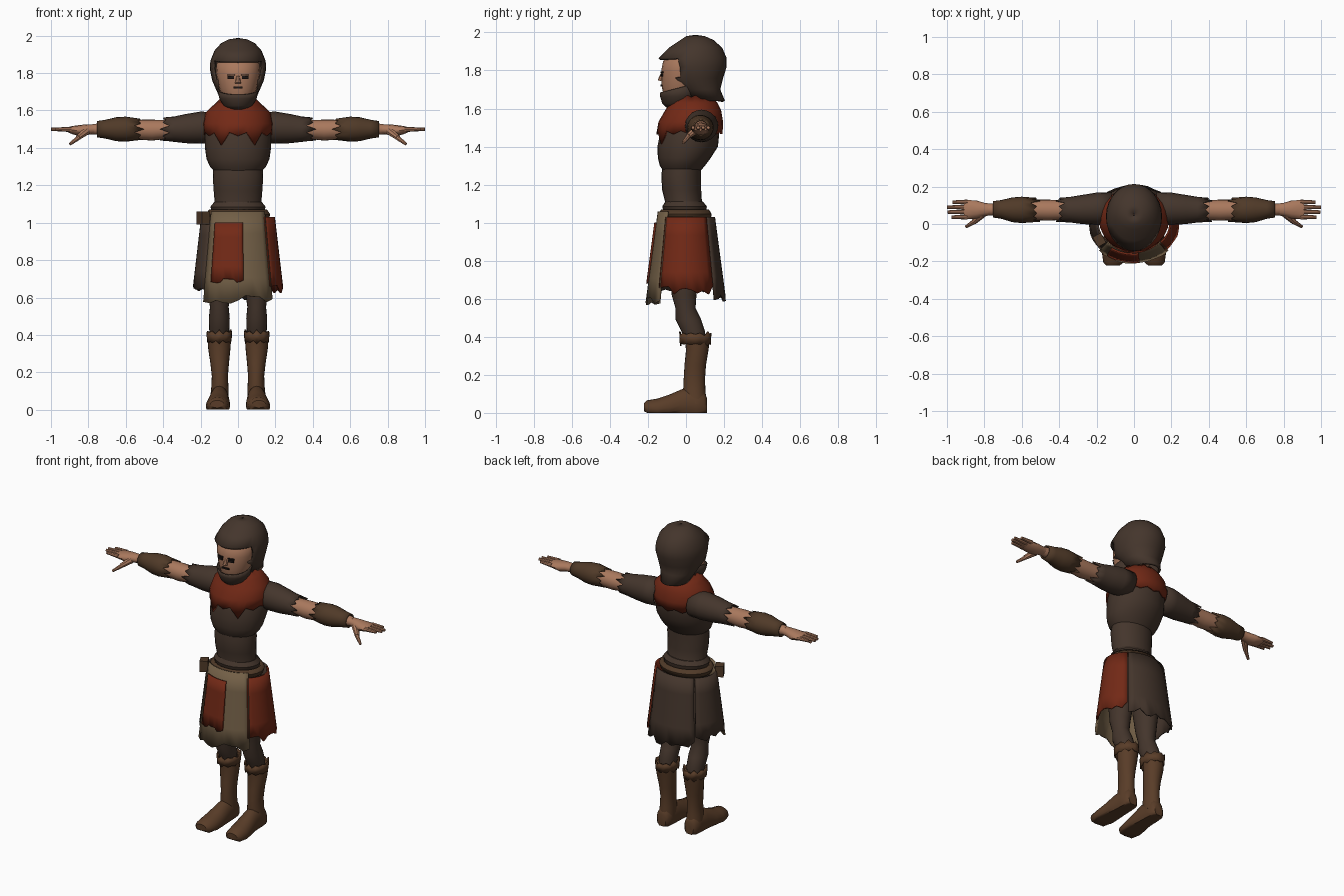
import bpy, bmesh, random
from math import sin, cos, pi, radians
from mathutils import Vector, Matrix

random.seed(4)
if "Cube" in bpy.data.objects:
    bpy.data.objects.remove(bpy.data.objects["Cube"])


def material(name, *rgb):
    m = bpy.data.materials.new(name)
    m.use_nodes = True
    m.diffuse_color = (*rgb, 1)
    m.node_tree.nodes["Principled BSDF"].inputs["Base Color"].default_value = (*rgb, 1)
    return m


DARK = material("dark brown cloth", .058, .036, .025)
RED = material("rust red cloth", .17, .022, .008)
BEIGE = material("beige cloth", .17, .115, .062)
BOOT = material("brown leather", .1, .046, .021)
BRACER = material("bracer leather", .08, .042, .021)
SKIN = material("skin", .4, .19, .11)
BLACK = material("eye black", .012, .008, .007)


def finish(name, bm, mat, thick=0):
    bmesh.ops.recalc_face_normals(bm, faces=bm.faces)
    mesh = bpy.data.meshes.new(name)
    bm.to_mesh(mesh)
    bm.free()
    mesh.materials.append(mat)
    mesh.shade_smooth()
    mesh.set_sharp_from_angle(angle=radians(42))
    ob = bpy.data.objects.new(name, mesh)
    bpy.context.collection.objects.link(ob)
    if thick:
        mod = ob.modifiers.new("thickness", "SOLIDIFY")
        mod.thickness = thick
    return ob


def loft(name, rings, mat, axis="z", side=1, n=20, thick=0, first=None, last=None, cut=None):
    """Skin elliptical rings (position, centre, half width, low, high) along an axis.
    first/last shift the end rings per vertex, cut removes faces by a rule."""
    bm = bmesh.new()
    loops = []
    for k, (t, c, r, lo, hi) in enumerate(rings):
        loop = []
        for i in range(n):
            a = 2 * pi * i / n
            u, v, w = c + r * cos(a), (lo + hi) / 2 + (hi - lo) / 2 * sin(a), t
            if first and k == 0:
                w += first(i)
            if last and k == len(rings) - 1:
                w += last(i)
            p = {"z": (u, v, w), "x": (w, v, u), "y": (u, w, v)}[axis]
            loop.append(bm.verts.new((p[0] * side, p[1], max(p[2], 0))))
        loops.append(loop)
    for a, b in zip(loops, loops[1:]):
        for i in range(n):
            j = (i + 1) % n
            bm.faces.new((a[i], a[j], b[j], b[i]))
    if not thick:
        bm.faces.new(loops[0])
        bm.faces.new(loops[-1])
    if cut:
        gone = [f for f in bm.faces if cut(f.calc_center_median())]
        bmesh.ops.delete(bm, geom=gone, context="FACES")
    return finish(name, bm, mat, thick)


def tube(name, a, b, r0, r1, mat, n=8):
    """Tapered tube between two points."""
    a, b = Vector(a), Vector(b)
    d = b - a
    bm = bmesh.new()
    bmesh.ops.create_cone(bm, cap_ends=True, segments=n, radius1=r0, radius2=r1, depth=d.length,
                          matrix=Matrix.Translation((a + b) / 2) @ d.to_track_quat("Z", "Y").to_matrix().to_4x4())
    return finish(name, bm, mat)


def box(name, centre, size, mat, turn=0):
    bm = bmesh.new()
    bmesh.ops.create_cube(bm, size=1, matrix=Matrix.Translation(centre)
                          @ Matrix.Rotation(turn, 4, "Z") @ Matrix.Diagonal((*size, 1)))
    return finish(name, bm, mat)


def panel(name, a0, a1, top, bottom, mat, out=0, ragged=.025, cols=10, rows=4):
    """Hanging cloth strip on a flaring elliptical skirt, with a torn hem."""
    bm = bmesh.new()
    grid = []
    hem = [random.uniform(-ragged, ragged) for _ in range(cols + 1)]
    for j in range(rows + 1):
        row = []
        for i in range(cols + 1):
            a = radians(a0 + (a1 - a0) * i / cols)
            z = top + (bottom - top) * j / rows + (hem[i] if j == rows else 0)
            f = (1.05 - z) / .45
            row.append(bm.verts.new(((.195 + .053 * f + out) * cos(a), (.15 + .06 * f + out) * sin(a), z)))
        grid.append(row)
    for p, q in zip(grid, grid[1:]):
        for i in range(cols):
            bm.faces.new((p[i], p[i + 1], q[i + 1], q[i]))
    return finish(name, bm, mat, .01)


def jag(size):
    return lambda i: size * (i % 2) + size * .5 * (i % 3 == 0)


# Head and hood
loft("head", [(1.61, 0, .045, -.09, .01), (1.65, 0, .075, -.115, .05), (1.72, 0, .102, -.128, .08),
              (1.8, 0, .118, -.13, .1), (1.85, 0, .115, -.12, .1), (1.89, 0, .09, -.08, .1)], SKIN)
loft("neck", [(1.54, 0, .07, -.06, .08), (1.66, 0, .062, -.07, .07)], SKIN)
loft("hood", [(1.64, 0, .085, .01, .205), (1.7, 0, .112, -.03, .18), (1.76, 0, .138, -.115, .195),
              (1.82, 0, .15, -.13, .214), (1.865, 0, .148, -.145, .214), (1.92, 0, .126, -.09, .19),
              (1.96, 0, .09, -.03, .145), (1.98, 0, .05, .0, .1), (1.987, 0, .004, .045, .055)],
     DARK, n=28, thick=.014, cut=lambda c: c.y < -.02 and c.z < 1.86)
loft("chin_guard", [(1.605, 0, .04, -.09, .0), (1.63, 0, .072, -.118, .03), (1.665, 0, .092, -.128, .05),
                    (1.685, 0, .102, -.13, .06)], DARK, thick=.008, last=lambda i: .05 * (1 + sin(pi * i / 10)) / 2)
tube("nose", (0, -.122, 1.79), (0, -.134, 1.745), .007, .016, SKIN)
box("mouth", (0, -.13, 1.722), (.05, .008, .01), BLACK)
for s, side in ((1, "left"), (-1, "right")):
    box(side + "_eye", (s * .038, -.127, 1.776), (.034, .009, .014), BLACK, s * .16)
    box(side + "_brow", (s * .038, -.126, 1.79), (.042, .009, .007), BLACK, s * .16)

# Torso, cape and belt
loft("waist", [(.98, 0, .145, -.12, .12), (1.04, 0, .14, -.115, .11), (1.09, 0, .123, -.105, .085),
               (1.17, 0, .13, -.125, .08), (1.25, 0, .135, -.13, .08), (1.31, 0, .13, -.12, .08)], DARK, n=24)
loft("chest", [(1.265, 0, .115, -.115, .07), (1.3, 0, .15, -.138, .1), (1.34, 0, .168, -.148, .13),
               (1.4, 0, .177, -.15, .168), (1.5, 0, .178, -.13, .178), (1.58, 0, .14, -.09, .165),
               (1.62, 0, .09, -.05, .12)], DARK, n=24)
loft("cape", [(1.465, 0, .183, -.156, .192), (1.53, 0, .188, -.145, .195), (1.59, 0, .173, -.11, .185),
              (1.63, 0, .13, -.085, .165), (1.66, 0, .088, -.07, .125)], RED, n=24, thick=.012,
     first=lambda i: -.05 if i in (16, 20) else .018 * (i % 2), last=lambda i: .012 * (i % 2))
loft("hips", [(.8, 0, .1, -.07, .08), (.88, 0, .145, -.1, .11), (1.0, 0, .15, -.12, .12)], DARK)
loft("belt", [(1.02, 0, .165, -.138, .13), (1.045, 0, .172, -.145, .135), (1.07, 0, .155, -.13, .12)],
     BRACER, n=24, thick=.02)
loft("waist_roll", [(1.06, 0, .14, -.118, .105), (1.085, 0, .148, -.125, .11), (1.11, 0, .128, -.11, .09)], DARK)
box("belt_pouch", (-.185, -.085, 1.025), (.05, .06, .07), BRACER, .5)

# Skirt panels
panel("front_panel", 222, 318, 1.06, .59, BEIGE)
panel("front_overlay", 234, 277, 1.0, .69, RED, out=.01, ragged=.014)
panel("left_panel", -45, 45, 1.03, .645, RED)
panel("right_panel", 135, 222, 1.03, .645, DARK)
panel("back_panel", 47, 133, 1.03, .61, DARK)

for s, side in ((1, "left_"), (-1, "right_")):
    # Arm
    loft(side + "sleeve", [(.12, 1.51, .08, .0, .17), (.2, 1.508, .086, -.005, .168), (.28, 1.503, .078, .0, .155),
                           (.34, 1.5, .068, .008, .145), (.365, 1.5, .064, .012, .14)],
         DARK, "x", s, thick=.008, last=jag(.035))
    loft(side + "arm", [(.28, 1.5, .052, .02, .13), (.38, 1.498, .05, .022, .128), (.46, 1.495, .056, .018, .13),
                        (.55, 1.498, .052, .022, .13), (.7, 1.5, .038, .04, .115), (.78, 1.5, .026, .047, .108)],
         SKIN, "x", s)
    loft(side + "bracer", [(.555, 1.5, .058, .012, .14), (.6, 1.5, .067, .005, .146), (.65, 1.5, .064, .01, .142),
                           (.71, 1.5, .05, .028, .128), (.755, 1.5, .043, .035, .122)],
         BRACER, "x", s, thick=.008, first=jag(-.035))
    loft(side + "hand", [(.76, 1.5, .026, .047, .108), (.8, 1.498, .028, .042, .113), (.84, 1.492, .031, .03, .125),
                         (.885, 1.495, .022, .026, .128), (.91, 1.497, .014, .028, .126)], SKIN, "x", s, n=12)
    for k, (y, tip) in enumerate(((.037, .975), (.064, .998), (.09, 1), (.117, .97))):
        tube(side + "finger_%d" % k, (s * .89, y, 1.498), (s * tip, y, 1.5), .0135, .009, SKIN)
    tube(side + "thumb_base", (s * .81, .055, 1.49), (s * .855, .012, 1.455), .022, .015, SKIN)
    tube(side + "thumb_tip", (s * .85, .015, 1.457), (s * .898, -.015, 1.42), .014, .008, SKIN)

    # Leg
    loft(side + "leg", [(.36, .1, .05, .0, .1), (.43, .1, .054, -.025, .1), (.49, .1, .056, -.055, .08),
                        (.55, .1, .05, -.055, .05), (.62, .1, .06, -.075, .055), (.74, .095, .072, -.09, .075),
                        (.92, .08, .075, -.1, .09)], DARK, "z", s)
    loft(side + "boot", [(.05, .1, .05, -.01, .108), (.12, .097, .046, -.015, .102), (.18, .097, .043, -.012, .1),
                         (.25, .098, .05, -.008, .105), (.33, .1, .06, .0, .118), (.4, .1, .064, -.008, .128)],
         BOOT, "z", s)
    loft(side + "boot_cuff", [(.37, .1, .065, -.032, .13), (.405, .1, .069, -.036, .134)],
         BOOT, "z", s, thick=.008, first=jag(-.012), last=jag(.015))
    loft(side + "foot", [(-.222, .112, .036, .01, .05), (-.205, .11, .054, -.02, .066), (-.15, .108, .064, -.035, .075),
                         (-.09, .104, .062, -.04, .095), (-.02, .1, .053, -.04, .125), (.05, .1, .05, -.04, .135),
                         (.095, .1, .045, -.035, .11), (.11, .1, .03, -.01, .08)], BOOT, "y", s)
